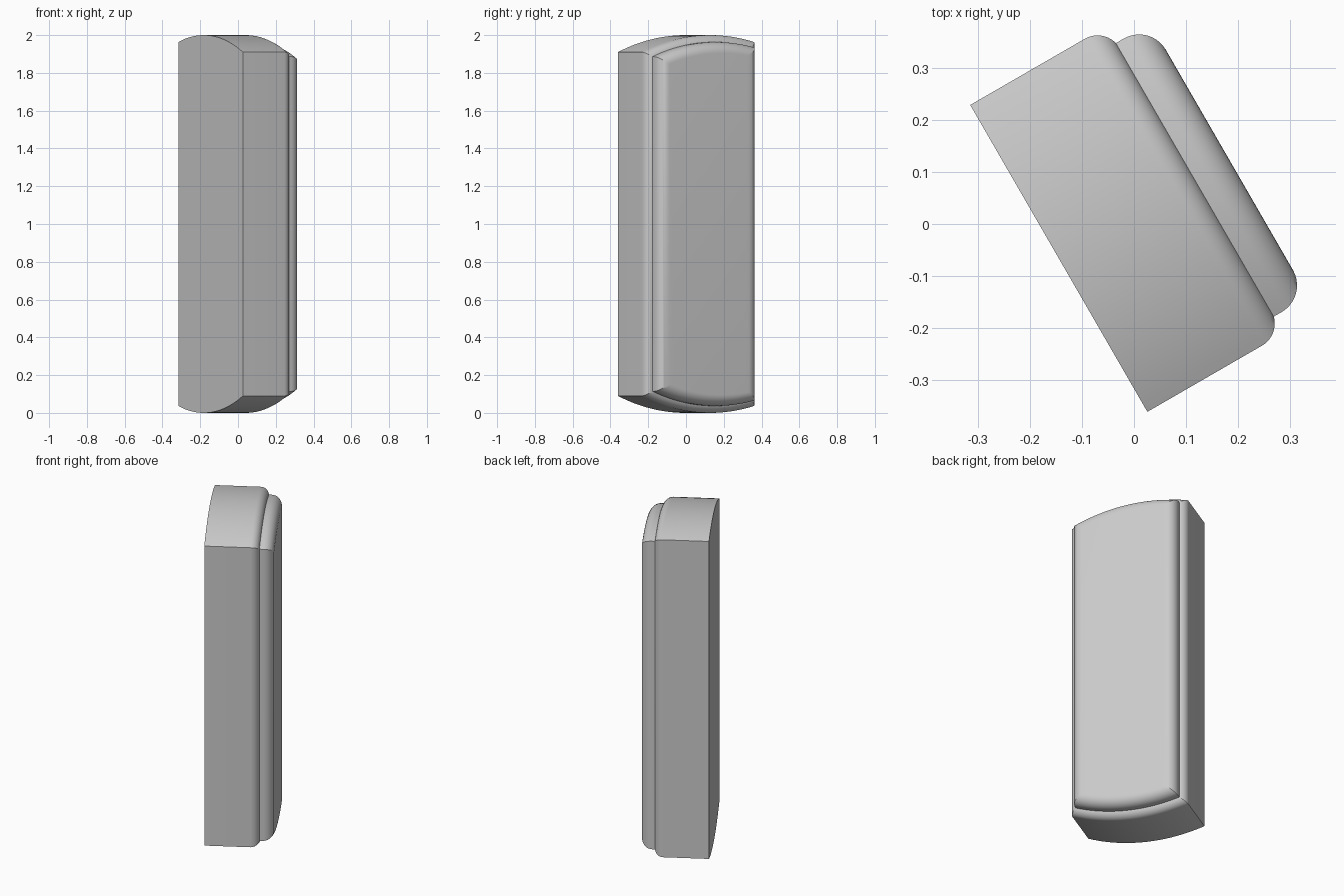
import bpy, bmesh
from math import sin, cos, pi, sqrt, radians
from mathutils import Matrix

cube = bpy.data.objects.get("Cube")
if cube:
    bpy.data.objects.remove(cube, do_unlink=True)

grey = bpy.data.materials.new("plain grey")
grey.use_nodes = True
colour = (0.6, 0.6, 0.6, 1)
grey.diffuse_color = colour
grey.node_tree.nodes["Principled BSDF"].inputs["Base Color"].default_value = colour

LEFT, RIGHT = -0.355, 0.325     # straight ends of the block
ARC_X, MID_Z = -0.09, 1.0       # centre of the curved top and bottom
ARC_STEPS, ROUND_STEPS = 40, 10


def outline(inset):
    """Straight-sided outline with arched top and bottom, shrunk by inset."""
    radius, a, b = 1 - inset, LEFT + inset, RIGHT - inset
    xs = [a + (b - a) * i / ARC_STEPS for i in range(ARC_STEPS + 1)]
    top = [(x, sqrt(radius ** 2 - (x - ARC_X) ** 2)) for x in xs]
    bottom = [(x, -h) for x, h in reversed(top)]
    return [(x, MID_Z + h) for x, h in top + bottom]


def rounded_slab(name, back, front, inset, fillet):
    """Loft outlines from the back to a face with a rounded rim."""
    rings = [(back, inset)]
    for i in range(ROUND_STEPS + 1):
        t = i / ROUND_STEPS * pi / 2
        rings.append((front - fillet * (1 - sin(t)), inset + fillet * (1 - cos(t))))
    bm = bmesh.new()
    loops = [[bm.verts.new((x, -depth, z)) for x, z in outline(shrink)]
             for depth, shrink in rings]
    for low, high in zip(loops, loops[1:]):
        for i in range(len(low)):
            j = (i + 1) % len(low)
            bm.faces.new((low[i], low[j], high[j], high[i]))
    bm.faces.new(loops[0])
    bm.faces.new(loops[-1])
    bmesh.ops.recalc_face_normals(bm, faces=bm.faces)
    # Turn the slab so its face points to the left and slightly back
    bm.transform(Matrix(((0.5, -sin(pi / 3), 0, 0),
                         (-sin(pi / 3), -0.5, 0, 0),
                         (0, 0, 1, 0), (0, 0, 0, 1))))
    bmesh.ops.recalc_face_normals(bm, faces=bm.faces)
    mesh = bpy.data.meshes.new(name)
    bm.to_mesh(mesh)
    bm.free()
    mesh.materials.append(grey)
    obj = bpy.data.objects.new(name, mesh)
    bpy.context.collection.objects.link(obj)
    bpy.ops.object.select_all(action="DESELECT")
    obj.select_set(True)
    bpy.context.view_layer.objects.active = obj
    bpy.ops.object.shade_smooth_by_angle(angle=radians(25))
    return obj


# Main block, and the smaller raised panel on its face
rounded_slab("body", -0.158, 0.145, 0, 0.049)
rounded_slab("raised_panel", 0.14, 0.22, 0.037, 0.059)
